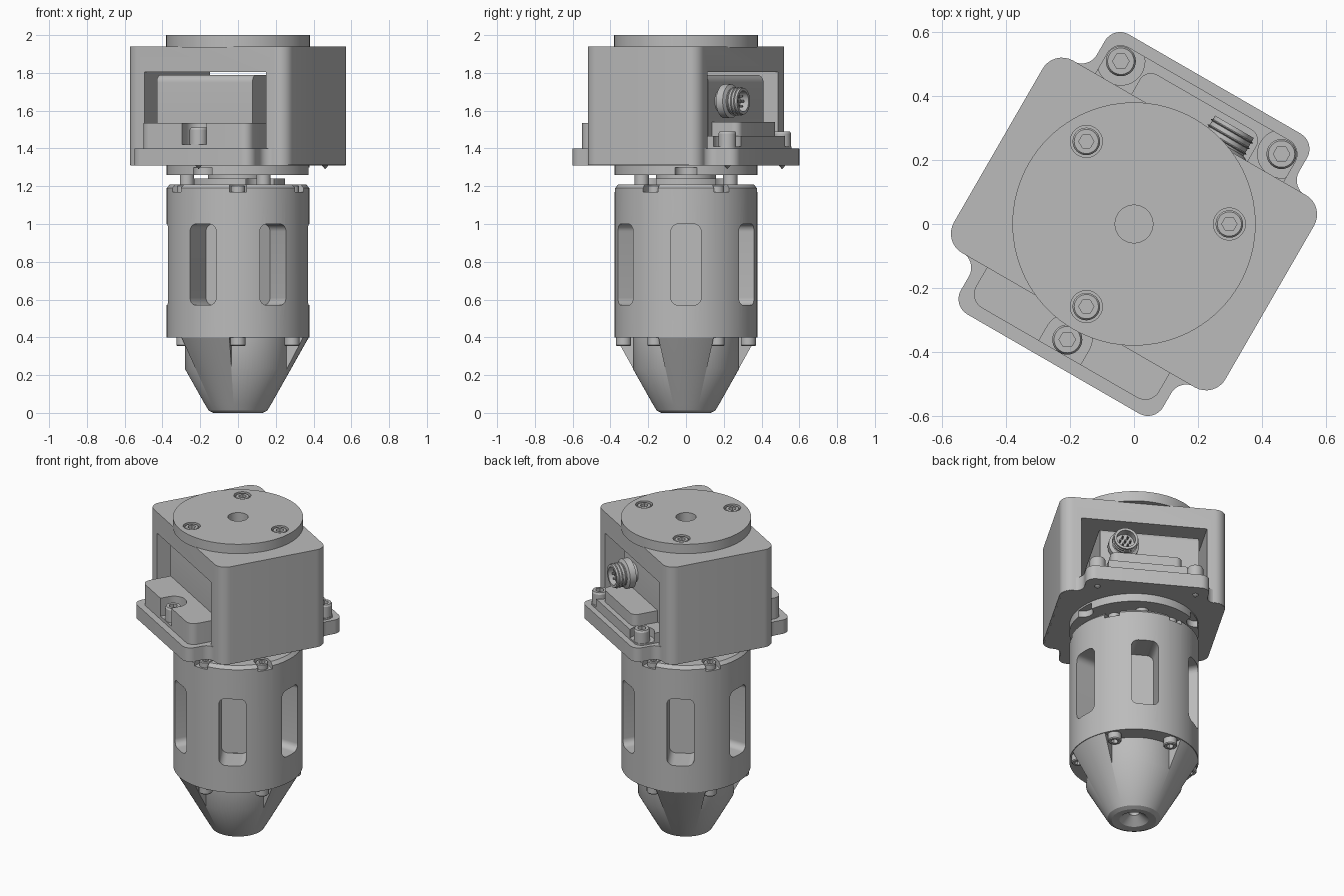
import bpy, bmesh
from math import radians, cos, sin, pi
from mathutils import Vector, Matrix

if "Cube" in bpy.data.objects:
    bpy.data.objects.remove(bpy.data.objects["Cube"])

grey = bpy.data.materials.new("machined grey")
grey.use_nodes = True
COLOUR = (0.5, 0.5, 0.5, 1)
grey.diffuse_color = COLOUR
grey.node_tree.nodes["Principled BSDF"].inputs["Base Color"].default_value = COLOUR

TURN = Matrix.Rotation(radians(-30), 4, 'Z')   # housing is turned on the body
STILL = Matrix.Identity(4)


def finish(name, bm, matrix=STILL):
    bmesh.ops.transform(bm, matrix=matrix, verts=bm.verts)
    bmesh.ops.recalc_face_normals(bm, faces=bm.faces)
    mesh = bpy.data.meshes.new(name)
    bm.to_mesh(mesh)
    bm.free()
    mesh.materials.append(grey)
    ob = bpy.data.objects.new(name, mesh)
    bpy.context.collection.objects.link(ob)
    smooth(mesh)
    return ob


def smooth(mesh):
    mesh.shade_smooth()
    mesh.set_sharp_from_angle(angle=radians(30))


def fillet(points, radius, steps=8):
    """Round every corner of a polygon, inward or outward."""
    out = []
    for i, p in enumerate(points):
        p = Vector(p)
        a = (Vector(points[i - 1]) - p).normalized() * radius
        b = (Vector(points[(i + 1) % len(points)]) - p).normalized() * radius
        for k in range(steps + 1):
            t = k / steps * pi / 2
            out.append(p + a * (1 - sin(t)) + b * (1 - cos(t)))
    return out


def rect(x0, x1, y0, y1):
    return [(x0, y0), (x1, y0), (x1, y1), (x0, y1)]


def prism(name, points, z0, z1, matrix=STILL):
    bm = bmesh.new()
    base = bm.faces.new([bm.verts.new((p[0], p[1], z0)) for p in points])
    top = bmesh.ops.extrude_face_region(bm, geom=[base])["geom"]
    bmesh.ops.translate(bm, vec=(0, 0, z1 - z0),
                        verts=[v for v in top if isinstance(v, bmesh.types.BMVert)])
    return finish(name, bm, matrix)


def circle(r, x=0, y=0, n=48):
    return [(x + r * cos(2 * pi * k / n), y + r * sin(2 * pi * k / n)) for k in range(n)]


def lathe(name, profile, n=96, matrix=STILL):
    """Spin a closed (radius, height) profile about z."""
    bm = bmesh.new()
    verts = [bm.verts.new((r, 0, z)) for r, z in profile]
    edges = [bm.edges.new((verts[i - 1], v)) for i, v in enumerate(verts)]
    bmesh.ops.spin(bm, geom=verts + edges, cent=(0, 0, 0), axis=(0, 0, 1),
                   angle=2 * pi, steps=n, use_merge=True)
    bmesh.ops.remove_doubles(bm, verts=bm.verts, dist=1e-5)
    bmesh.ops.dissolve_degenerate(bm, edges=bm.edges, dist=1e-6)
    return finish(name, bm, matrix)


def cut(ob, *cutters):
    for c in cutters:
        mod = ob.modifiers.new("cut", 'BOOLEAN')
        mod.object, mod.operation, mod.solver = c, 'DIFFERENCE', 'EXACT'
    bpy.context.view_layer.update()
    graph = bpy.context.evaluated_depsgraph_get()
    mesh = bpy.data.meshes.new_from_object(ob.evaluated_get(graph))
    ob.modifiers.clear()
    ob.data = mesh
    smooth(mesh)
    for c in cutters:
        bpy.data.objects.remove(c)


def polar(r, degrees):
    return r * cos(radians(degrees)), r * sin(radians(degrees))


def spun(degrees):
    return Matrix.Rotation(radians(degrees), 4, 'Z')


# One socket head screw, unit radius, reused everywhere
screw_master = lathe("screw", [(0, 0), (1, 0), (1, .88), (.88, 1), (0, 1)], 32)
cut(screw_master, prism("hex_cutter", circle(.55, n=6), .4, 2))
screw_mesh = screw_master.data
bpy.data.objects.remove(screw_master)


def screw(name, x, y, z, r, h):
    """A negative height points the head down."""
    ob = bpy.data.objects.new(name, screw_mesh)
    bpy.context.collection.objects.link(ob)
    ob.location = (x, y, z)
    ob.scale = (r, r, abs(h))
    if h < 0:
        ob.rotation_euler.x = pi


# Nose cone with a countersunk tip and three relieved sides
nose = lathe("nose_cone", [(0, .12), (.03, .12), (.03, .05), (.085, .005), (.13, 0),
                           (.155, .012), (.175, .045), (.375, .4), (0, .4)])
reliefs = []
for a in (60, 180, 300):
    arc = [polar(.28, a + t) for t in range(-37, 38, 2)]
    arc += [polar(.5, a + t) for t in range(37, -38, -2)]
    reliefs.append(prism("relief_cutter", arc, .1, .398))
cut(nose, *reliefs)

# Slotted body tube with floor and lid
tube = lathe("body_tube", [(0, .398), (.378, .398), (.378, 1.19), (.36, 1.21), (0, 1.21),
                           (0, 1.12), (.27, 1.12), (.27, .55), (0, .55)])
cutters = [prism("floor_hole_cutter", circle(.08), .46, .7)]
for k in range(6):
    # window slot, drawn flat then stood up facing outwards
    stand = spun(60 * k) @ Matrix(((0, 0, 1, 0), (1, 0, 0, 0), (0, 1, 0, 0), (0, 0, 0, 1)))
    cutters.append(prism("window_cutter", fillet(rect(-.08, .08, .57, 1.0), .04), .2, .5, stand))
    cutters.append(prism("notch_cutter", fillet(rect(.285, .45, -.046, .046), .04),
                         1.17, 1.3, spun(60 * k + 30)))
cut(tube, *cutters)
for k in range(6):
    x, y = polar(.33, 60 * k + 30)
    screw("upper_body_screw", x, y, 1.165, .037, .04)
    screw("lower_body_screw", x, y, .40, .04, -.047)
for a in (60, 180, 300):
    screw("floor_screw", *polar(.17, a), .55, .035, .025)

# Coupling between body and housing
hub = prism("coupling_hub", circle(.25), 1.2, 1.24)
cut(hub, *[prism("scallop_cutter", circle(.09, *polar(.26, a)), 1.1, 1.4) for a in (60, 180, 300)])
ring = prism("coupling_flange", circle(.378, n=96), 1.26, 1.315)
cut(ring, *[prism("scallop_cutter", circle(.06, *polar(.39, a)), 1.2, 1.3) for a in (0, 120, 240)])
prism("coupling_core", circle(.16), 1.2, 1.27)
for a in (60, 180, 300):
    prism("coupling_post", circle(.038, *polar(.27, a), n=32), 1.2, 1.27)

# Housing with a tunnel running through it
housing = prism("housing", fillet(rect(-.49, .49, -.347, .347), .07), 1.312, 1.94, TURN)
cut(housing, prism("tunnel_cutter", rect(-.372, .372, -.6, .6), 1.4, 1.805, TURN))

# Base flange whose ears blend into the housing
ears = [(.365, .505), (.365, .345), (.48, .345), (.48, -.345), (.365, -.345), (.365, -.505)]
ears += [(-x, -y) for x, y in ears]
prism("base_flange", fillet(ears, .055), 1.311, 1.4, TURN)

# Rounded drive block inside the tunnel
lay = Matrix(((0, 0, 1, 0), (1, 0, 0, 0), (0, 1, 0, 0), (0, 0, 0, 1)))
prism("drive_block", fillet(rect(-.28, .28, 1.39, 1.79), .04), -.335, .25, TURN @ lay)

# Stepped feet of the drive block, cleared around the flange screws
front_step = prism("front_step", fillet(rect(-.33, .33, -.465, -.2), .05), 1.395, 1.535, TURN)
cut(front_step, prism("clearance_cutter", fillet(rect(-.075, .075, -.6, -.34), .07), 1.42, 1.7, TURN))
rear_step = prism("rear_step", fillet(rect(-.34, .34, .2, .47), .05), 1.395, 1.465, TURN)
cut(rear_step, *[prism("clearance_cutter", circle(.075, s * .29, .42), 1.41, 1.7, TURN) for s in (-1, 1)])
prism("rear_pad", fillet(rect(-.21, .21, .2, .44), .04), 1.395, 1.54, TURN)

# Flange screws with tips showing underneath
for u, v in ((0, -.417), (-.29, .42), (.29, .42)):
    p = TURN @ Vector((u, v, 0))
    screw("flange_screw", p.x, p.y, 1.40 if v > 0 else 1.42, .047, .09)
    lathe("flange_screw_tip", [(0, 1.29), (.022, 1.315), (0, 1.315)], 16,
          Matrix.Translation(p))

# Round cable connector on the rear face
aim = TURN @ Matrix.Translation((.12, .27, 1.65)) @ Matrix.Rotation(radians(-90), 4, 'X')
lathe("connector_shell", [(0, 0), (.06, 0), (.06, .03), (.09, .035), (.09, .075), (.07, .085),
                          (.07, .15), (.055, .15), (.055, .1), (0, .1)], 48, aim)
for k in range(3):
    z = .094 + .02 * k
    lathe("connector_thread", [(.065, z - .006), (.076, z), (.065, z + .006)], 32, aim)
for x, y in [(0, 0)] + [polar(.03, 60 * k) for k in range(6)]:
    prism("connector_pin", circle(.006, x, y, n=8), .09, .135, aim)

# Mounting disc with centre bore and recessed screws
disc = prism("mounting_disc", circle(.38, n=96), 1.935, 2.0)
cut(disc, prism("bore_cutter", circle(.059), 1.945, 2.2),
    *[prism("recess_cutter", circle(.05, *polar(.298, a)), 1.95, 2.2) for a in (0, 120, 240)])
for a in (0, 120, 240):
    screw("disc_screw", *polar(.298, a), 1.945, .043, .05)
